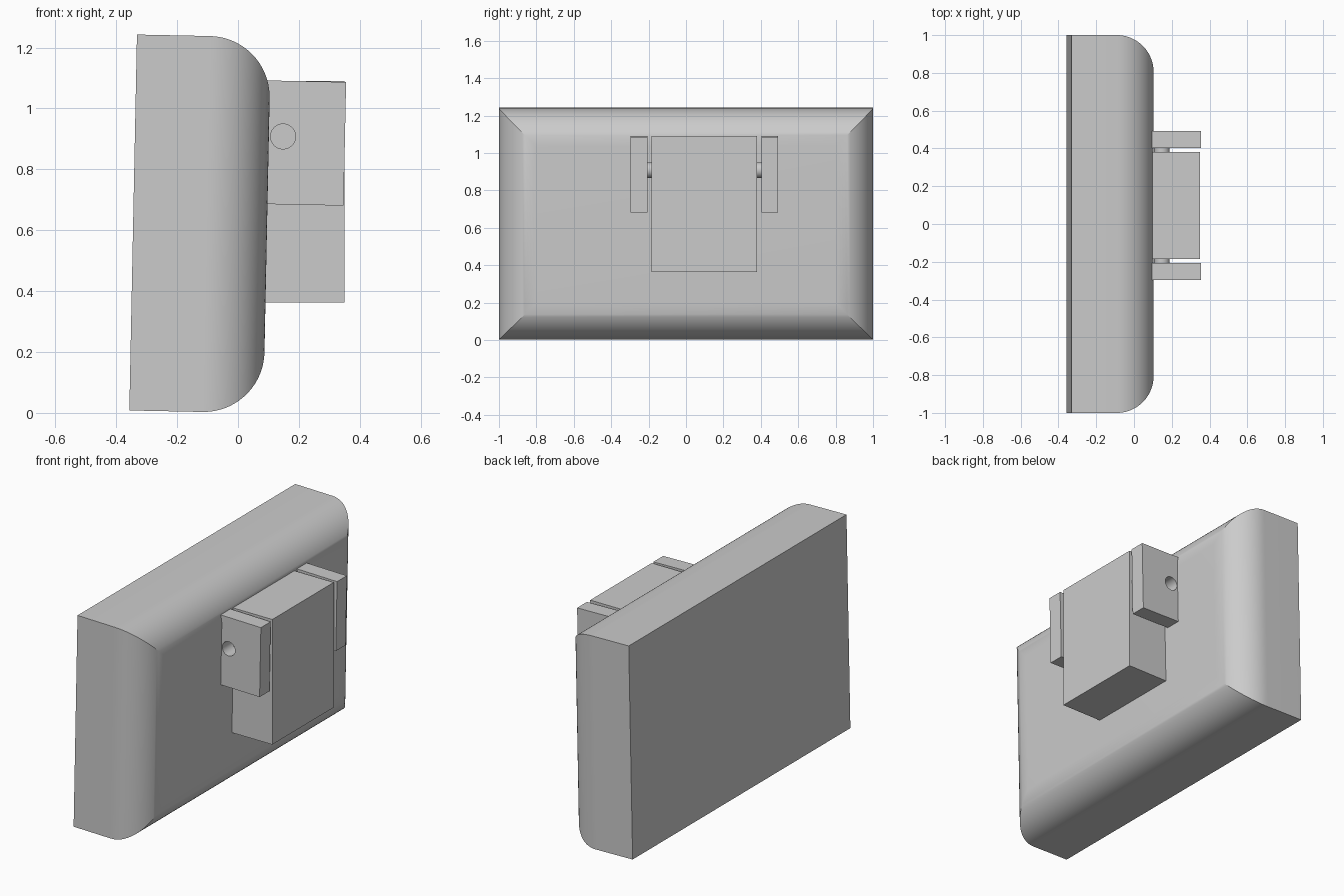
import bpy, bmesh, math
from mathutils import Matrix, Vector

cube = bpy.data.objects.get("Cube")
if cube:
    bpy.data.objects.remove(cube, do_unlink=True)

TILT = 0.0203                          # slight lean of housing and lugs
ORIGIN = Vector((-0.357, 0, 0.008))    # lower rear corner of the housing
HEIGHT, DEPTH, RADIUS = 1.235, 0.44, 0.2
PIN = Vector((0.148, 0, 0.908))
PIN_R = 0.041

grey = bpy.data.materials.new("plain grey")
grey.use_nodes = True
grey.diffuse_color = (0.6, 0.6, 0.6, 1)
grey.node_tree.nodes["Principled BSDF"].inputs["Base Color"].default_value = (0.6, 0.6, 0.6, 1)


def make(name, bm, matrix=Matrix()):
    bmesh.ops.recalc_face_normals(bm, faces=bm.faces)
    bm.transform(matrix)
    mesh = bpy.data.meshes.new(name)
    bm.to_mesh(mesh)
    bm.free()
    mesh.materials.append(grey)
    ob = bpy.data.objects.new(name, mesh)
    bpy.context.collection.objects.link(ob)
    return ob


def box(name, low, high, matrix=Matrix()):
    low, high = Vector(low), Vector(high)
    bm = bmesh.new()
    bmesh.ops.create_cube(bm, size=1)
    size = high - low
    bm.transform(Matrix.Translation((low + high) / 2) @ Matrix.Diagonal((*size, 1)))
    return make(name, bm, matrix)


def cylinder(name, y0, y1):
    bm = bmesh.new()
    bmesh.ops.create_cone(bm, cap_ends=True, segments=48, radius1=PIN_R,
                          radius2=PIN_R, depth=abs(y1 - y0))
    place = Matrix.Translation((PIN.x, (y0 + y1) / 2, PIN.z))
    return make(name, bm, place @ Matrix.Rotation(math.pi / 2, 4, "X"))


def activate(ob):
    bpy.ops.object.select_all(action="DESELECT")
    ob.select_set(True)
    bpy.context.view_layer.objects.active = ob


def smooth(ob):
    activate(ob)
    bpy.ops.object.shade_smooth_by_angle(angle=math.radians(25))


lean = Matrix.Translation(ORIGIN) @ Matrix.Rotation(TILT, 4, "Y")

# Housing: rectangles lofted along a quarter-round, mitred at the corners
steps = 20
sections = [(0, 0)]
for i in range(steps + 1):
    a = math.pi / 2 * i / steps
    sections.append((DEPTH - RADIUS + RADIUS * math.sin(a), RADIUS * (1 - math.cos(a))))
bm = bmesh.new()
rings = []
for x, d in sections:
    corners = [(-1 + d, d), (1 - d, d), (1 - d, HEIGHT - d), (-1 + d, HEIGHT - d)]
    rings.append([bm.verts.new((x, y, z)) for y, z in corners])
for a, b in zip(rings, rings[1:]):
    for k in range(4):
        n = (k + 1) % 4
        bm.faces.new((a[k], a[n], b[n], b[k]))
bm.faces.new(rings[0])
bm.faces.new(rings[-1])
smooth(make("housing", bm, lean))

# Hinged block standing upright against the housing
box("hinge_block", (0.06, -0.185, 0.363), (0.35, 0.38, 1.09))

# Lugs with bored pin holes, and pin stubs bridging to the block
for side, inner, outer, face in (("right", -0.207, -0.297, -0.185),
                                 ("left", 0.403, 0.493, 0.38)):
    lug = box(side + "_lug", (0.42, min(inner, outer), 0.687),
              (0.69, max(inner, outer), 1.093), lean)
    bore = cylinder("bore", inner - 0.2, inner + 0.2)
    cut = lug.modifiers.new("bore", "BOOLEAN")
    cut.operation = "DIFFERENCE"
    cut.solver = "EXACT"
    cut.object = bore
    activate(lug)
    bpy.ops.object.modifier_apply(modifier=cut.name)
    bpy.data.objects.remove(bore, do_unlink=True)
    smooth(lug)
    smooth(cylinder(side + "_pin", face, inner))
